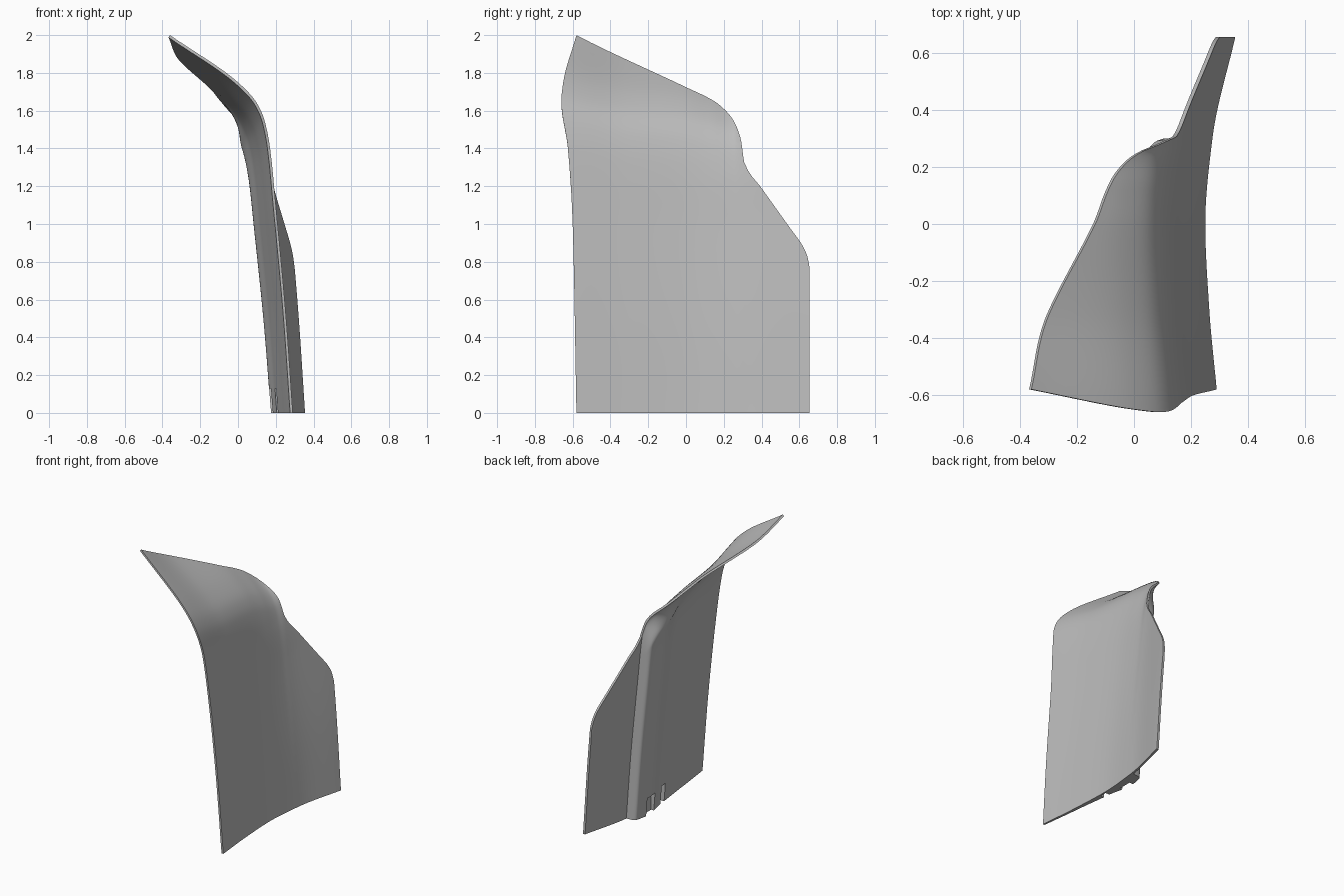
import bpy, bmesh, math
from mathutils import Vector

cube = bpy.data.objects.get("Cube")
if cube:
    bpy.data.objects.remove(cube, do_unlink=True)


def curve(points):
    """Smooth monotone interpolation through (position, value) pairs."""
    def slope(i):
        return (points[i + 1][1] - points[i][1]) / (points[i + 1][0] - points[i][0])
    last = len(points) - 1
    tangents = []
    for i in range(last + 1):
        a, b = slope(max(i - 1, 0)), slope(min(i, last - 1))
        tangents.append(2 * a * b / (a + b) if a * b > 0 else 0)

    def value(p):
        p = min(max(p, points[0][0]), points[-1][0])
        i = 0
        while i < last - 1 and p > points[i + 1][0]:
            i += 1
        (p0, v0), (p1, v1) = points[i], points[i + 1]
        h = p1 - p0
        t = (p - p0) / h
        return (v0 * (1 + 2 * t) * (1 - t) ** 2 + h * tangents[i] * t * (1 - t) ** 2
                + v1 * t * t * (3 - 2 * t) + h * tangents[i + 1] * t * t * (t - 1))
    return value


# Defining curves of the panel
foot = curve([(-.58, .29), (-.3, .264), (0, .25), (.3, .275), (.655, .355)])
lean = curve([(0, 0), (.5, .035), (1.1, .09), (1.4, .12), (1.55, .15),
              (1.64, .19), (1.75, .29), (2, .65), (2.15, .86)])
drop = curve([(-.58, 0), (-.3, .07), (0, .1), (.13, .13), (.25, .16),
              (.31, .11), (.45, .02), (.655, -.06)])
height = curve([(-.58, 2), (-.3, 1.87), (0, 1.725), (.15, 1.65), (.2, 1.61),
                (.25, 1.55), (.29, 1.45), (.31, 1.32), (.4, 1.19), (.55, .98),
                (.62, .88), (.645, .82), (.655, .76)])
front_bulge = curve([(0, 0), (1, -.02), (1.4, -.045), (1.65, -.08), (1.75, -.07), (2, 0)])
body = curve([(-.58, .014), (-.3, .022), (0, .045), (.2, .088), (.285, .08), (.299, .06), (.303, .016)])
THIN = .014


def outer(y, w):
    z = w * height(y)
    x = foot(y) - lean(z + drop(y) * min(z / 1.3, 1))
    fade = max(0, min(1, (.1 - y) / .68)) ** 2
    return Vector((x, y + front_bulge(z) * fade, z))


def inner(y, w, normal):
    edge = min(1, (1 - w) / .12)
    t = THIN + (body(y) - THIN) * edge * edge * (3 - 2 * edge)
    p = outer(y, w) - normal * t
    p.z = max(p.z, 0) if w > 0 else 0
    return p


# Panel: outer skin, thick inner body and thin rear fin as one closed shell
def spread(a, b, n):
    return [a + (b - a) * i / n for i in range(n)]


stations = (spread(-.58, .15, 26) + spread(.15, .28, 12) + spread(.28, .299, 3)
            + [.299, .303] + spread(.308, .6, 14) + spread(.6, .655, 10) + [.655])
rows = spread(0, .7, 18) + spread(.7, 1, 24) + [1]

bm = bmesh.new()
skins = []
for side in range(2):
    grid = []
    for y in stations:
        column = []
        for w in rows:
            p = outer(y, w)
            if side:
                du = outer(y, min(w + .01, 1)) - outer(y, max(w - .01, 0))
                # Section normal stays in the upright plane, so the body wall stays even
                normal = Vector((du.z, 0, -du.x)).normalized()
                p = inner(y, w, normal)
            column.append(bm.verts.new(p))
        grid.append(column)
    skins.append(grid)

out, inn = skins
m, n = len(stations), len(rows)
for i in range(m - 1):
    for j in range(n - 1):
        for g in skins:
            bm.faces.new((g[i][j], g[i + 1][j], g[i + 1][j + 1], g[i][j + 1]))
rim = ([(i, 0) for i in range(m)] + [(m - 1, j) for j in range(1, n)]
       + [(i, n - 1) for i in range(m - 2, -1, -1)] + [(0, j) for j in range(n - 2, 0, -1)])
for (i, j), (k, l) in zip(rim, rim[1:] + rim[:1]):
    bm.faces.new((out[i][j], out[k][l], inn[k][l], inn[i][j]))
bmesh.ops.recalc_face_normals(bm, faces=bm.faces[:])
mesh = bpy.data.meshes.new("curved_panel")
bm.to_mesh(mesh)
bm.free()
panel = bpy.data.objects.new("curved_panel", mesh)
bpy.context.collection.objects.link(panel)

grey = bpy.data.materials.new("plain_grey")
grey.use_nodes = True
grey.diffuse_color = (.5, .5, .5, 1)
grey.node_tree.nodes["Principled BSDF"].inputs["Base Color"].default_value = (.5, .5, .5, 1)
mesh.materials.append(grey)

# Two clip notches cut into the foot of the inner wall
for y, width in ((.15, .1), (-.03, .05)):
    bpy.ops.mesh.primitive_cube_add(size=1, location=(foot(y) - body(y) - .02, y, .03))
    cutter = bpy.context.object
    cutter.name = "notch_cutter"
    cutter.scale = (.1, width, .2)
    cutter.hide_render = True
    cutter.data.materials.append(grey)
    cut = panel.modifiers.new("notch", "BOOLEAN")
    cut.operation = "DIFFERENCE"
    cut.solver = "EXACT"
    cut.object = cutter
    bpy.context.view_layer.objects.active = panel
    bpy.ops.object.modifier_apply(modifier=cut.name)
    bpy.data.objects.remove(cutter, do_unlink=True)

bpy.ops.object.select_all(action="DESELECT")
panel.select_set(True)
bpy.context.view_layer.objects.active = panel
bpy.ops.object.shade_smooth_by_angle(angle=math.radians(35))
